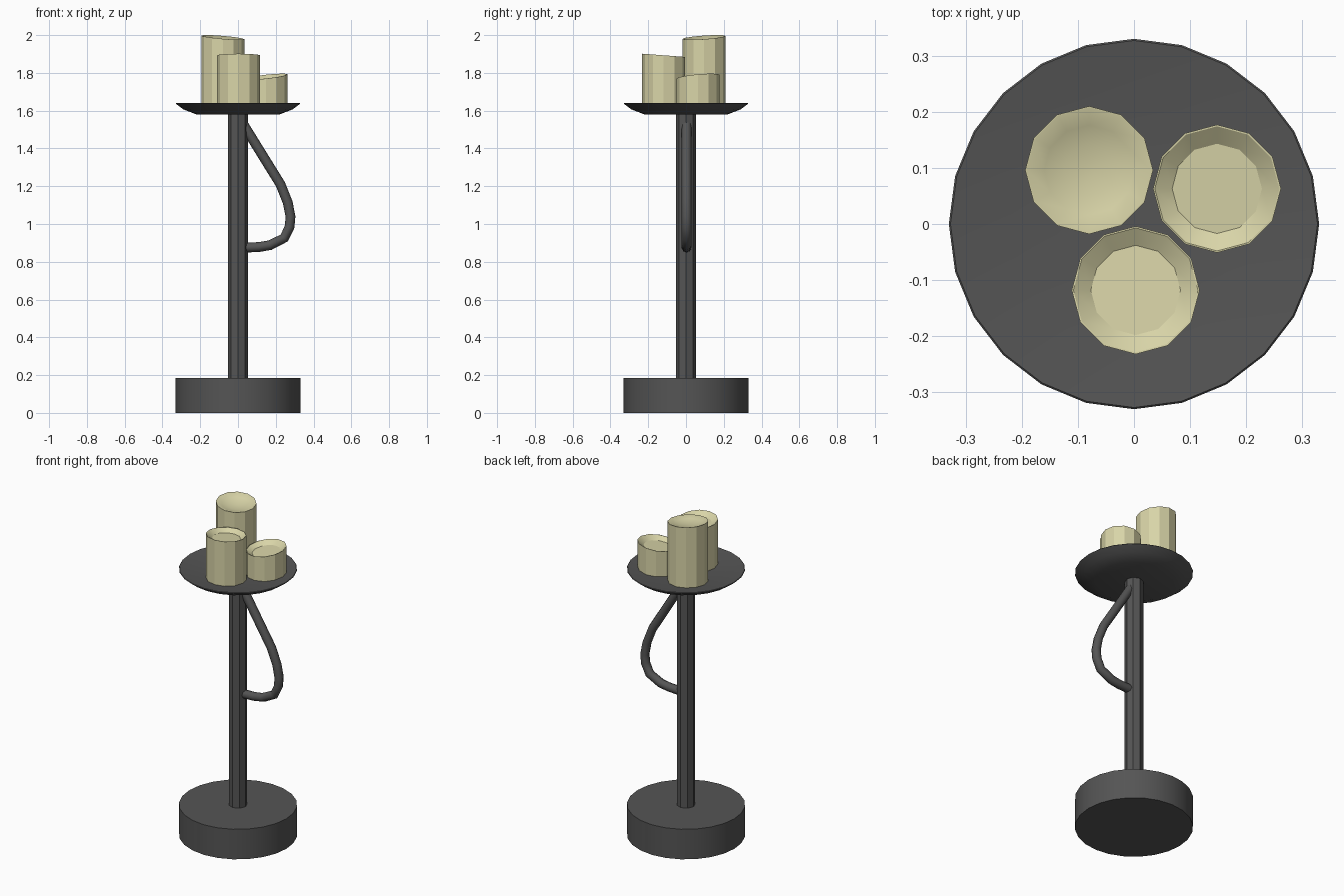
import bpy, math

if "Cube" in bpy.data.objects:
    bpy.data.objects.remove(bpy.data.objects["Cube"])


def material(name, rgb):
    m = bpy.data.materials.new(name)
    m.diffuse_color = (*rgb, 1)
    m.use_nodes = True
    m.node_tree.nodes["Principled BSDF"].inputs["Base Color"].default_value = m.diffuse_color
    return m


IRON = material("dark_iron", (0.09, 0.09, 0.09))
WAX = material("cream_wax", (0.69, 0.66, 0.39))


def lathe(name, profile, sides, mat, center=(0, 0), tilt=(0, 0), tilt_from=99, smooth=25):
    """Closed solid from (radius, z) rings; rings from tilt_from on are sheared by the tilt slope."""
    verts, faces = [], []
    for k, (r, z) in enumerate(profile):
        for i in range(sides):
            a = 2 * math.pi * i / sides
            x, y = r * math.cos(a), r * math.sin(a)
            dz = x * tilt[0] + y * tilt[1] if k >= tilt_from else 0
            verts.append((center[0] + x, center[1] + y, z + dz))
    for k in range(len(profile) - 1):
        for i in range(sides):
            j = (i + 1) % sides
            faces.append((k * sides + i, k * sides + j, (k + 1) * sides + j, (k + 1) * sides + i))
    faces.append(tuple(reversed(range(sides))))
    last = (len(profile) - 1) * sides
    faces.append(tuple(range(last, last + sides)))
    me = bpy.data.meshes.new(name)
    me.from_pydata(verts, [], faces)
    me.materials.append(mat)
    ob = bpy.data.objects.new(name, me)
    bpy.context.collection.objects.link(ob)
    finish(ob, smooth)
    return ob


def finish(ob, angle):
    bpy.ops.object.select_all(action='DESELECT')
    ob.select_set(True)
    bpy.context.view_layer.objects.active = ob
    bpy.ops.object.shade_smooth_by_angle(angle=math.radians(angle))


# Stand: heavy round base, octagonal pole, shallow dish
lathe("base", [(0.33, 0), (0.33, 0.185)], 24, IRON)
lathe("pole", [(0.052, 0.18), (0.052, 1.59)], 8, IRON)
lathe("dish", [(0.22, 1.58), (0.29, 1.607), (0.33, 1.637), (0.327, 1.64),
               (0.22, 1.626), (0.10, 1.62)], 24, IRON, smooth=40)

# Candles: slanted rim with a hollow top
R = 0.114


def candle(name, center, top, tilt, hollow):
    rings = [(R, 1.605), (R, top), (R - 0.003, top)]
    rings += [(r, top - d) for r, d in hollow]
    lathe(name, rings, 12, WAX, center, tilt, 1)


candle("tall_candle", (-0.08, 0.096), 1.988, (-0.085, 0.07),
       [(0.08, 0.013), (0.045, 0.021), (0.012, 0.024)])
candle("middle_candle", (0.003, -0.118), 1.893, (0.0, -0.075), [(0.08, 0.022)])
candle("short_candle", (0.148, 0.063), 1.780, (0.11, 0.09), [(0.08, 0.022)])

# Bowed carrying handle
path = [(0.03, 1.525), (0.135, 1.355), (0.225, 1.21), (0.263, 1.115), (0.278, 1.04),
        (0.273, 0.985), (0.245, 0.926), (0.17, 0.888), (0.11, 0.878), (0.035, 0.875)]
cu = bpy.data.curves.new("handle", 'CURVE')
cu.dimensions = '3D'
cu.bevel_depth = 0.026
cu.bevel_resolution = 2
cu.use_fill_caps = True
sp = cu.splines.new('POLY')
sp.points.add(len(path) - 1)
for p, (x, z) in zip(sp.points, path):
    p.co = (x, 0.003, z, 1)
cu.materials.append(IRON)
handle = bpy.data.objects.new("handle", cu)
bpy.context.collection.objects.link(handle)
bpy.ops.object.select_all(action='DESELECT')
handle.select_set(True)
bpy.context.view_layer.objects.active = handle
bpy.ops.object.convert(target='MESH')
finish(bpy.context.view_layer.objects.active, 60)
